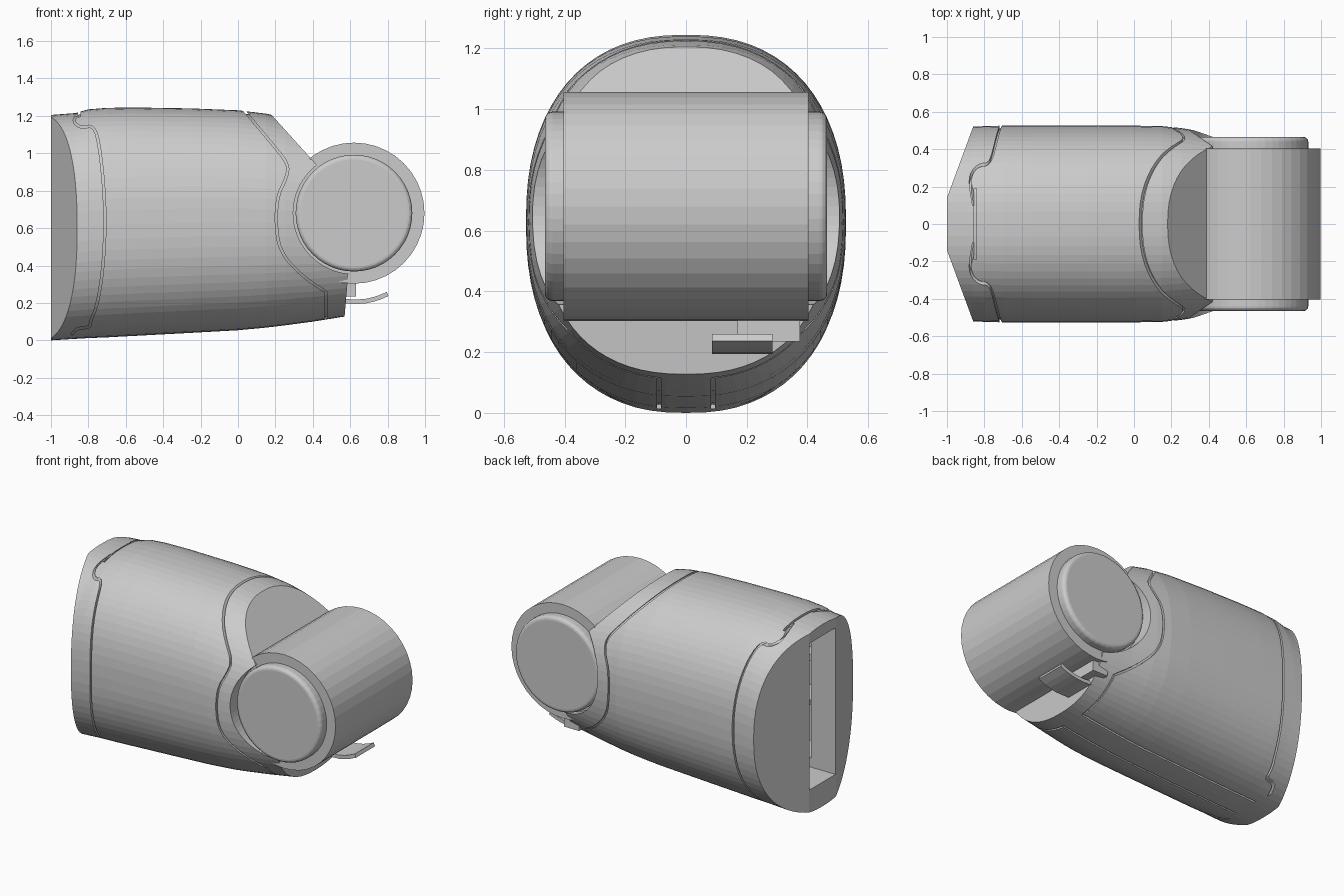
import bpy, bmesh, math
from mathutils import Vector

if "Cube" in bpy.data.objects:
    bpy.data.objects.remove(bpy.data.objects["Cube"])

PX, PZ = 0.62, 0.68          # pivot centre of the swivel drum


def make(name, bm):
    bmesh.ops.recalc_face_normals(bm, faces=bm.faces)
    me = bpy.data.meshes.new(name)
    bm.to_mesh(me)
    bm.free()
    ob = bpy.data.objects.new(name, me)
    bpy.context.collection.objects.link(ob)
    return ob


def prism(name, pts, a, b, plane='xz'):
    """Extrude a flat outline along y (plane xz) or z (plane xy)."""
    bm = bmesh.new()
    put = (lambda p, t: (p[0], t, p[1])) if plane == 'xz' else (lambda p, t: (p[0], p[1], t))
    lo = [bm.verts.new(put(p, a)) for p in pts]
    hi = [bm.verts.new(put(p, b)) for p in pts]
    bm.faces.new(lo)
    bm.faces.new(hi[::-1])
    n = len(pts)
    for i in range(n):
        j = (i + 1) % n
        bm.faces.new((lo[i], hi[i], hi[j], lo[j]))
    return make(name, bm)


def box(name, x0, x1, y0, y1, z0, z1):
    return prism(name, [(x0, z0), (x1, z0), (x1, z1), (x0, z1)], y0, y1)


def drum(name, r, y0, y1, n, bevel=0):
    prof = [(r, y0), (r, y1)]
    if bevel:
        q = [i * math.pi / 8 for i in range(5)]
        prof = [(r - bevel + bevel * math.sin(t), y0 + bevel - bevel * math.cos(t)) for t in q]
        prof += [(r - bevel + bevel * math.cos(t), y1 - bevel + bevel * math.sin(t)) for t in q]
    bm = bmesh.new()
    rings = [[bm.verts.new((PX + a * math.cos(math.tau * k / n), y, PZ + a * math.sin(math.tau * k / n)))
              for k in range(n)] for a, y in prof]
    return skin(name, bm, rings)


def skin(name, bm, rings):
    n = len(rings[0])
    for p, q in zip(rings, rings[1:]):
        for k in range(n):
            bm.faces.new((p[k], p[(k + 1) % n], q[(k + 1) % n], q[k]))
    bm.faces.new(rings[0])
    bm.faces.new(rings[-1])
    return make(name, bm)


# x, half width, bottom z, top z of the housing cross-section
STATIONS = [(-1, .52, 0, 1.205), (-.87, .52, .008, 1.215), (-.8, .523, .012, 1.235),
            (-.7, .526, .016, 1.243), (-.55, .527, .024, 1.245), (-.25, .527, .04, 1.24),
            (0, .526, .054, 1.23), (.15, .523, .068, 1.212), (.25, .513, .08, 1.19),
            (.4, .49, .1, 1.15), (.65, .46, .14, 1.1)]


def loft(name, inset=0, ext=0, n=72):
    bm = bmesh.new()
    rings = []
    for i, (x, w, zb, zt) in enumerate(STATIONS):
        x += ext * ((i == len(STATIONS) - 1) - (i == 0))
        zc = zb + (zt - zb) * .49
        ring = []
        for k in range(n):
            t = math.tau * k / n
            c, s = math.cos(t), math.sin(t)
            e = 2 / 2.35
            h = (zt - zc if s > 0 else zc - zb) - inset
            ring.append(bm.verts.new((x, math.copysign(abs(c) ** e, c) * (w - inset),
                                      zc + math.copysign(abs(s) ** e, s) * h)))
        rings.append(ring)
    return skin(name, bm, rings)


def boolean(ob, cutter, keep=False):
    m = ob.modifiers.new("cut", 'BOOLEAN')
    m.operation, m.solver, m.object = 'DIFFERENCE', 'EXACT', cutter
    bpy.context.view_layer.objects.active = ob
    bpy.ops.object.modifier_apply(modifier=m.name)
    if not keep:
        bpy.data.objects.remove(cutter)


def smooth(pts, rounds=2):
    for _ in range(rounds):
        out = [pts[0]]
        for a, b in zip(pts, pts[1:]):
            out += [(a[0] * (1 - f) + b[0] * f, a[1] * (1 - f) + b[1] * f) for f in (.25, .75)]
        pts = out + [pts[-1]]
    return pts


def ribbon(name, pts, a, b, half=.006):
    v = [Vector(p) for p in pts]
    left, right = [], []
    for i, p in enumerate(v):
        d = (v[min(i + 1, len(v) - 1)] - v[max(i - 1, 0)]).normalized()
        nrm = Vector((-d.y, d.x)) * half
        left.append(p + nrm)
        right.append(p - nrm)
    return prism(name, left + right[::-1], a, b)


# Housing body
housing = loft("housing")

# Slanted top front, front lip and round seat for the swivel drum
boolean(housing, prism("front_cut", [(.092, 1.302), (.18, 1.205), (.41, .95), (PX, PZ), (.59, .36),
                                     (.57, .13), (.555, -.2), (1.3, -.2), (1.3, 1.302)], -.8, .8))
boolean(housing, drum("seat_cut", .325, -.8, .8, 64))

# Angled rear cheeks
for s in (-1, 1):
    boolean(housing, prism("rear_cut", [(-1, .14 * s), (-.80, .683 * s), (-1.3, .683 * s),
                                        (-1.3, .14 * s)], -.5, 1.6, 'xy'))

# Rear opening and inner cavity
boolean(housing, box("opening_cut", -1.2, -.7, -.135, .135, .16, 1.13))
boolean(housing, box("cavity_cut", -.82, .15, -.34, .34, .22, 1.06))

# Panel seams, cut shallow by removing an inset core from each cutter
front_seam = smooth([(.0, 1.27), (.04, 1.22), (.2, 1.03), (.27, .94), (.26, .87), (.205, .76),
                     (.205, .55), (.25, .44), (.33, .36)])
lower_seam = smooth([(.325, .364), (.39, .31), (.47, .26)], 1) + [(.47, .04)]
rear_seam = smooth([(-.85, 1.22), (-.885, 1.17), (-.84, 1.135), (-.77, 1.15), (-.74, 1.04),
                    (-.715, .8), (-.71, .58), (-.725, .35), (-.755, .18), (-.79, .1),
                    (-.79, .07), (-.86, .065), (-.89, .03)])
cutters = [ribbon("seam", front_seam, -.7, .7),
           box("seam", -.855, -.843, -.19, .19, 1.0, 1.4)]
for s in (-1, 1):
    cutters += [ribbon("seam", lower_seam, .09 * s, .7 * s),
                ribbon("seam", rear_seam, .1 * s, .7 * s),
                box("seam", -.86, .47, .083 * s, .095 * s, -.1, .3)]
core = loft("core", .014, .3)
for c in cutters:
    boolean(c, core, True)
    boolean(housing, c)
bpy.data.objects.remove(core)

# Swivel drum with rounded end caps
drum("swivel_drum", .377, -.403, .403, 40)
for s, label in ((-1, "front"), (1, "back")):
    drum("end_cap_" + label, .312, *sorted((.38 * s, .465 * s)), 48, .025)

# Release tab and its bracket under the drum
tab = smooth([(.54, .21), (.66, .205), (.74, .222), (.8, .248)], 1)
ribbon("release_tab", tab, .085, .285, .012)
box("tab_bracket", .52, .63, .17, .375, .235, .31)

# Inner shelf and fittings seen through the rear opening
box("inner_shelf", -.8, .15, -.34, .34, .56, .59)
box("inner_post", -.55, -.45, -.34, -.2, .22, .56)
box("inner_rail", -.8, .15, -.34, -.25, .8, .84)
